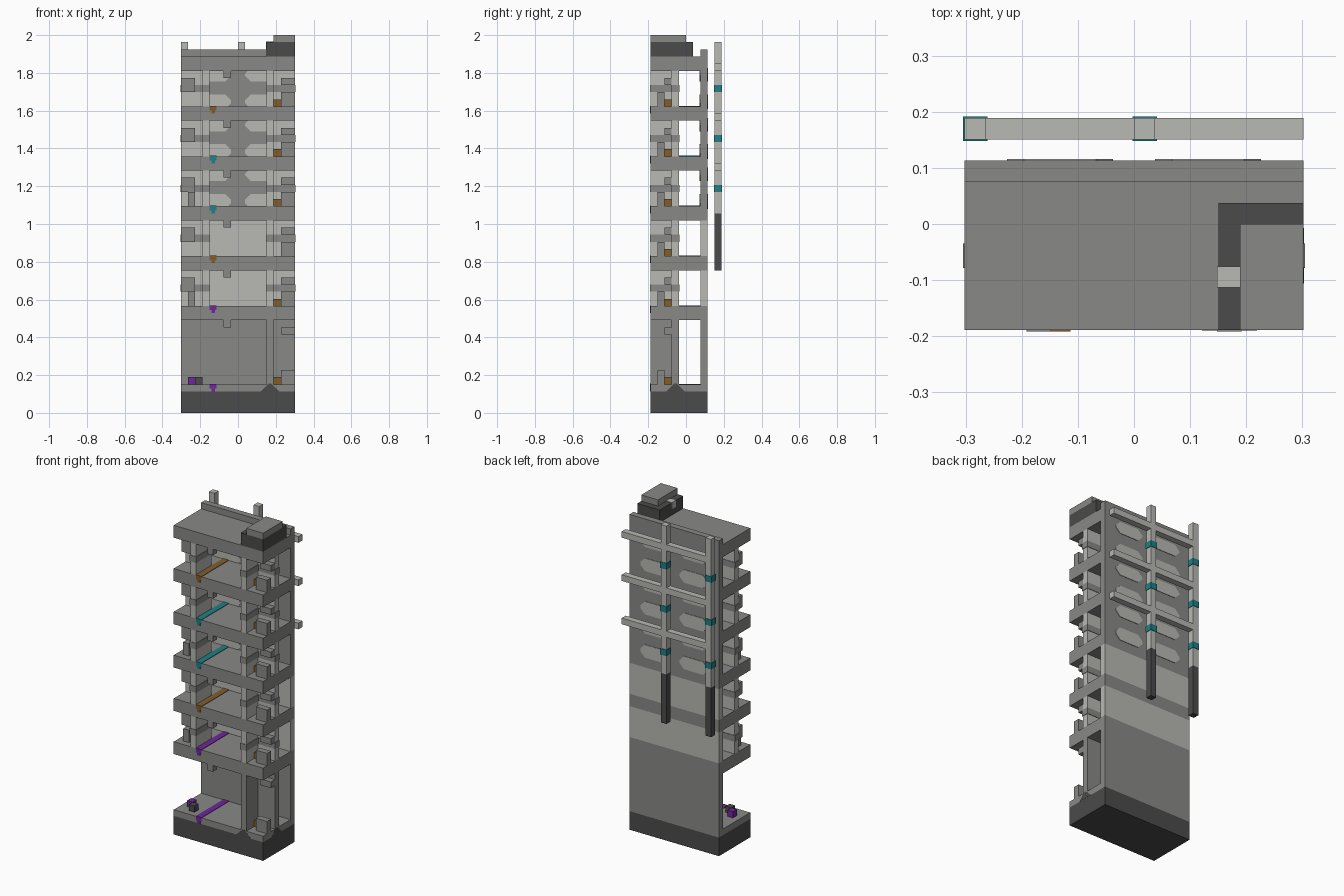
import bpy, bmesh

U = 2 / 53          # grid cell: the tower is 16 x 10 x 53 cells
E = 0.08            # small offset in cells for painted plates

cube = bpy.data.objects.get("Cube")
if cube:
    bpy.data.objects.remove(cube, do_unlink=True)


def material(name, r, g, b):
    m = bpy.data.materials.new(name)
    m.use_nodes = True
    m.diffuse_color = (r, g, b, 1)
    m.node_tree.nodes["Principled BSDF"].inputs["Base Color"].default_value = (r, g, b, 1)
    return m


GREY = material("concrete_grey", .25, .25, .24)
LIGHT = material("light_grey", .48, .48, .455)
DARK = material("dark_grey", .07, .07, .07)
PURPLE = material("purple", .16, .02, .33)
TEAL = material("teal", .015, .21, .23)
BROWN = material("brown", .22, .11, .025)


def finish(name, bm, mat):
    bmesh.ops.recalc_face_normals(bm, faces=bm.faces)
    me = bpy.data.meshes.new(name)
    bm.to_mesh(me)
    bm.free()
    me.materials.append(mat)
    ob = bpy.data.objects.new(name, me)
    bpy.context.collection.objects.link(ob)
    return ob


def prism(name, mat, outline, axis, lo, hi):
    """Extrude an outline along x or y, in cell units."""
    bm = bmesh.new()
    place = {"y": lambda a, z, d: (a - 8, d - 5, z), "x": lambda a, z, d: (d - 8, a - 5, z)}[axis]
    verts = [bm.verts.new([c * U for c in place(a, z, lo)]) for a, z in outline]
    face = bm.faces.new(verts)
    ext = bmesh.ops.extrude_face_region(bm, geom=[face])
    step = [(hi - lo) * U if k == axis else 0 for k in "xyz"]
    bmesh.ops.translate(bm, vec=step, verts=[v for v in ext["geom"] if isinstance(v, bmesh.types.BMVert)])
    return finish(name, bm, mat)


def box(name, mat, x, y, z):
    """Box between cell limits given as pairs."""
    return prism(name, mat, [(x[0], z[0]), (x[1], z[0]), (x[1], z[1]), (x[0], z[1])], "y", *y)


def window(name, x0, x1, z0, z1, c=.8):
    """Chamfered light panel set through the back wall."""
    outline = [(x0 + c, z0), (x1 - c, z0), (x1, z0 + c), (x1, z1 - c),
               (x1 - c, z1), (x0 + c, z1), (x0, z1 - c), (x0, z0 + c)]
    prism(name, LIGHT, outline, "y", 7 - E, 8 + E)


# Base, ground floor and floor slabs
ALL = (0, 16)
box("base", DARK, ALL, (0, 8), (0, 3))
box("ground_floor", GREY, ALL, (0, 7), (3, 4))
bases = range(15, 44, 7)
for b in list(bases) + [50]:
    box("floor_slab", GREY, ALL, (0, 7), (b - 2, b))

# Back wall with coloured bands and parapet
for z0, z1, mat in ((3, 15, GREY), (15, 20, LIGHT), (20, 22, GREY), (22, 27, LIGHT), (27, 51, GREY)):
    box("back_wall", mat, ALL, (7, 8), (z0, z1))
for b in bases[2:]:
    for x0 in (2, 9):
        window("window_low", x0, x0 + 5, b - .4, b + 1.7)
        window("window_high", x0, x0 + 5, b + 3.5, b + 5.4)

# Skirting ridges under the ground floor corner walls
prism("skirting_front", DARK, [(11.2, 3), (13.8, 3), (12.7, 4.1), (12.3, 4.1)], "y", -.02, 4)
prism("skirting_side", DARK, [(2.2, 3), (4.8, 3), (3.7, 4.1), (3.3, 4.1)], "x", 12, 16.02)


# Corner walls: an L of two panels on each side
def corner_wall(mat, right, z, grow=0, name="corner_wall"):
    g = grow
    deep = (12 - g, 13 + g) if right else (3 - g, 4 + g)
    wide = (13, 16 + g) if right else (-g, 3)
    box(name + "_deep", mat, deep, (-g, 4 + g), z)
    box(name + "_wide", mat, wide, (3 - g, 4 + g), z)


corner_wall(GREY, True, (4, 13))
for b in bases:
    for right in (True, False):
        corner_wall(LIGHT, right, (b, b + 5))
        corner_wall(GREY, right, (b + 2, b + 3), E, "wall_band")

# Fittings on each storey
for b in [4] + list(bases):
    top = 13 if b == 4 else b + 5
    shelf = top - 2
    box("ceiling_lamp", GREY, (6, 7), (0, 1), (top - 1, top))
    box("corner_unit", GREY, (14, 16), (1, 2), (b, b + 2))
    box("right_shelf", GREY, (14, 16), (2, 3), (shelf, shelf + 1))
    x = 14 if b == 22 else 13
    box("small_valve", BROWN, (x, x + 1), (2, 3), (b, b + 1))
    if b > 4:
        box("left_unit", GREY, (0, 2), (2, 3), (b + 2, b + 4))
        if b in (15, 29):
            box("left_post", GREY, (1, 2), (1, 2), (b, b + 2))

# Coloured strips let into the floors
for b, mat in zip([4] + list(bases), (PURPLE, PURPLE, BROWN, TEAL, TEAL, BROWN)):
    box("floor_strip", mat, (4, 5), (-E, 7), (b - .6, b + E))
    box("strip_end", mat, (4.25, 4.75), (-E, 1), (b - 1, b - .6))

# Crates on the ground floor
box("purple_crate", PURPLE, (1, 2), (2, 3), (4, 5))
box("dark_crate", DARK, (2, 3), (1, 2), (4, 5))

# Roof housing
box("roof_housing", DARK, (12, 16), (0, 6), (50, 52))
box("roof_cap", GREY, (13, 16), (0, 5), (52, 53))
box("housing_lamp", LIGHT, (12 - E, 13), (2, 3), (51, 52 + E))

# Pipes and rails behind the tower
for x in (0, 8):
    box("pipe_foot", DARK, (x, x + 1), (9, 10), (20, 28))
    box("pipe", LIGHT, (x, x + 1), (9, 10), (28, 52))
    for z in (31, 38, 45):
        box("pipe_coupling", TEAL, (x - E, x + 1 + E), (9 - E, 10 + E), (z, z + 1))
for z in (34, 41, 48):
    for x in ((1, 8), (9, 16)):
        box("rear_rail", LIGHT, x, (9, 10), (z, z + 1))
